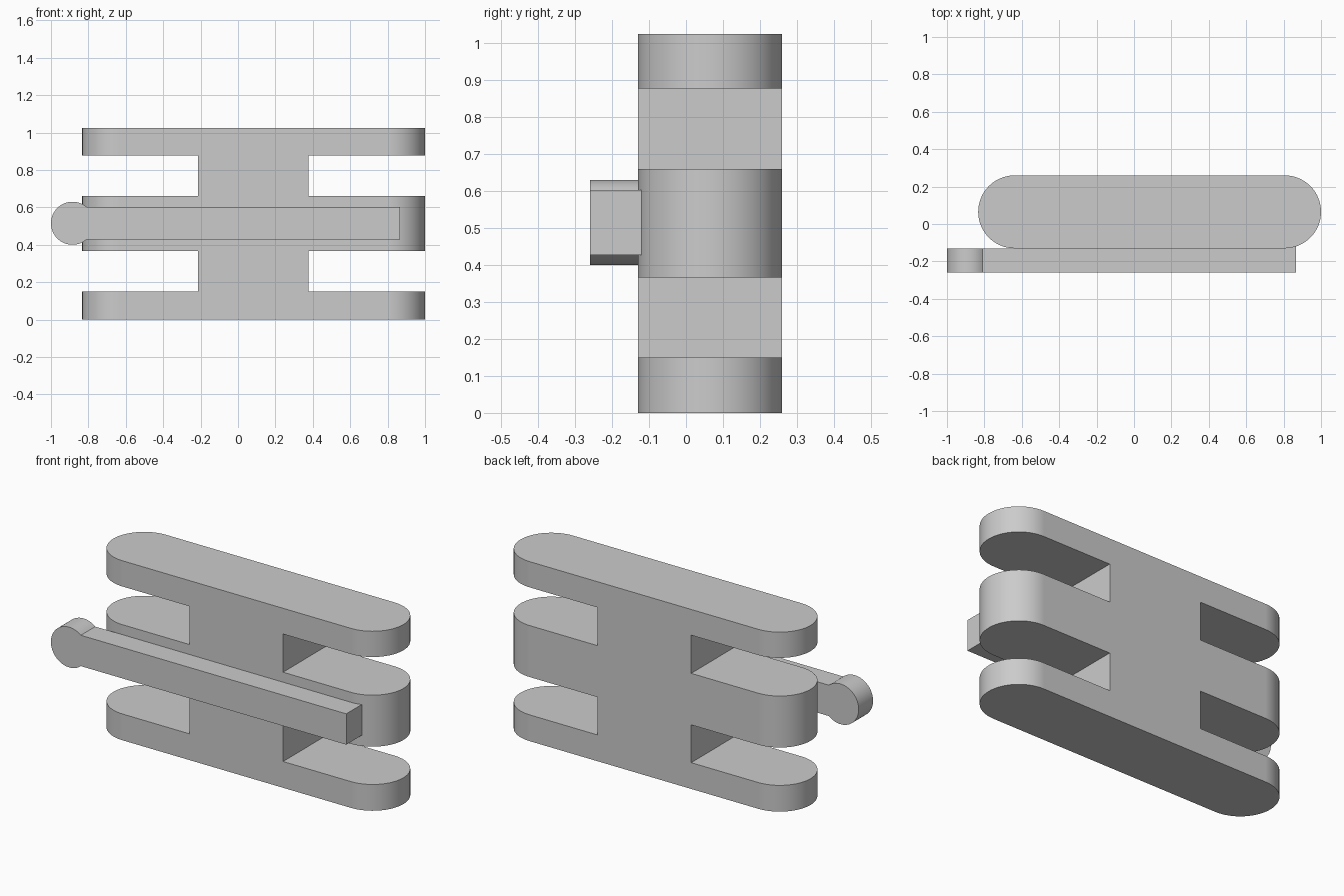
import bpy, bmesh
from math import pi, cos, sin, asin
from mathutils import Vector

if "Cube" in bpy.data.objects:
    bpy.data.objects.remove(bpy.data.objects["Cube"])


def prism(name, points, direction):
    """Extrude a closed outline of 3D points along a direction."""
    bm = bmesh.new()
    face = bm.faces.new([bm.verts.new(p) for p in points])
    ext = bmesh.ops.extrude_face_region(bm, geom=[face])
    top = [v for v in ext["geom"] if isinstance(v, bmesh.types.BMVert)]
    bmesh.ops.translate(bm, verts=top, vec=Vector(direction))
    bmesh.ops.recalc_face_normals(bm, faces=bm.faces)
    mesh = bpy.data.meshes.new(name)
    bm.to_mesh(mesh)
    bm.free()
    obj = bpy.data.objects.new(name, mesh)
    bpy.context.collection.objects.link(obj)
    return obj


def box(name, x0, x1, y0, y1, z0, z1):
    return prism(name, [(x0, y0, z0), (x1, y0, z0), (x1, y1, z0), (x0, y1, z0)],
                 (0, 0, z1 - z0))


def activate(obj):
    bpy.ops.object.select_all(action='DESELECT')
    obj.select_set(True)
    bpy.context.view_layer.objects.active = obj


def smooth(obj):
    activate(obj)
    bpy.ops.object.shade_smooth_by_angle(angle=pi / 6)


def arc(cx, cy, r, a0, a1, n):
    return [(cx + r * cos(a0 + (a1 - a0) * i / n),
             cy + r * sin(a0 + (a1 - a0) * i / n)) for i in range(n + 1)]


# Body: tall slab with rounded ends
R, CY, LEFT, RIGHT, TOP = 0.195, 0.065, -0.833, 1.0, 1.025
outline = (arc(RIGHT - R, CY, R, -pi / 2, pi / 2, 32)
           + arc(LEFT + R, CY, R, pi / 2, 3 * pi / 2, 32))
body = prism("body", [(x, y, 0) for x, y in outline], (0, 0, TOP))

# Slots cut in from both ends, leaving three plates and a central web
for z0, z1 in ((0.15, 0.366), (0.66, 0.878)):
    for x0, x1 in ((-1.2, -0.215), (0.376, 1.2)):
        cutter = box("slot_cutter", x0, x1, -0.5, 0.5, z0, z1)
        cutter.hide_render = True
        mod = body.modifiers.new("slot", 'BOOLEAN')
        mod.operation = 'DIFFERENCE'
        mod.solver = 'EXACT'
        mod.object = cutter
        activate(body)
        bpy.ops.object.modifier_apply(modifier=mod.name)
        bpy.data.objects.remove(cutter)
smooth(body)

# Arm: straight bar with a round knob at its left end
KX, KZ, KR, HALF, END = -0.885, 0.515, 0.115, 0.088, 0.866
a = asin(HALF / KR)
profile = arc(KX, KZ, KR, a, 2 * pi - a, 48) + [(END, KZ - HALF), (END, KZ + HALF)]
arm = prism("arm", [(x, -0.26, z) for x, z in profile], (0, 0.13, 0))
smooth(arm)

# Small pad joining the arm tip to the curved end of the middle plate
box("arm_pad", 0.7, END, -0.13, -0.12, KZ - HALF, KZ + HALF)

# Even shading on the flat sides next to the curves
for obj in (body, arm):
    obj.modifiers.new("even_shading", 'WEIGHTED_NORMAL').keep_sharp = True
